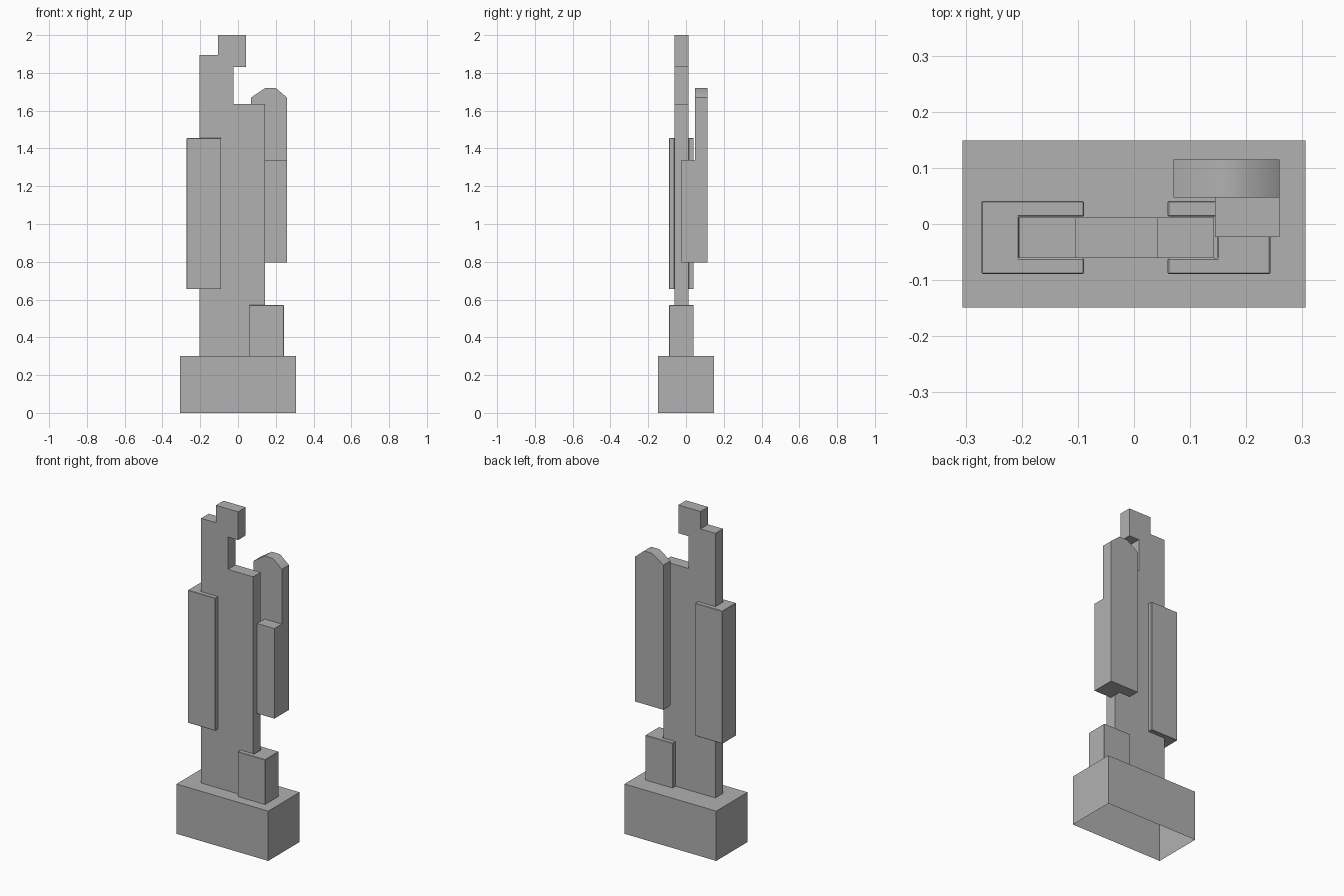
import bpy, bmesh, math

if "Cube" in bpy.data.objects:
    bpy.data.objects.remove(bpy.data.objects["Cube"])

# Dark grey shared by all parts
grey = bpy.data.materials.new("dark_grey")
grey.diffuse_color = (0.44, 0.44, 0.44, 1)
grey.use_nodes = True
grey.node_tree.nodes["Principled BSDF"].inputs["Base Color"].default_value = grey.diffuse_color


def prism(name, outline, lo, hi, axis):
    """Extrude a 2D outline along z (outline is x, y) or along y (outline is x, z)."""
    def point(a, b, c):
        return (a, b, c) if axis == 'z' else (a, c, b)
    bm = bmesh.new()
    face = bm.faces.new([bm.verts.new(point(a, b, lo)) for a, b in outline])
    geom = bmesh.ops.extrude_face_region(bm, geom=[face])['geom']
    verts = [g for g in geom if isinstance(g, bmesh.types.BMVert)]
    bmesh.ops.translate(bm, verts=verts, vec=point(0, 0, hi - lo))
    # close the starting cap if the extrusion consumed it
    bmesh.ops.holes_fill(bm, edges=[e for e in bm.edges if e.is_boundary])
    bmesh.ops.recalc_face_normals(bm, faces=bm.faces)
    mesh = bpy.data.meshes.new(name)
    bm.to_mesh(mesh)
    bm.free()
    mesh.materials.append(grey)
    obj = bpy.data.objects.new(name, mesh)
    bpy.context.collection.objects.link(obj)
    return obj


def rect(x0, x1, y0, y1):
    return [(x0, y0), (x1, y0), (x1, y1), (x0, y1)]


def sleeve(name, tip, outer, inner, z0, z1):
    """C-shaped sleeve hugging the body, with finely bevelled edges."""
    outline = [(tip, -0.089), (outer, -0.089), (outer, 0.041), (tip, 0.041),
               (tip, 0.0130), (inner, 0.0130), (inner, -0.0610), (tip, -0.0610)]
    obj = prism(name, outline, z0, z1, 'z')
    bevel = obj.modifiers.new("edge_bevel", 'BEVEL')
    bevel.width = 0.002
    bevel.segments = 1


# Pedestal, open underneath
base = prism("pedestal", rect(-0.306, 0.306, -0.149, 0.149), 0, 0.3, 'z')
bm = bmesh.new()
bm.from_mesh(base.data)
bottom = [f for f in bm.faces if f.calc_center_median().z < 0.001]
bmesh.ops.delete(bm, geom=bottom, context='FACES_ONLY')
bm.to_mesh(base.data)
bm.free()

# Stepped slab forming body, neck and head
prism("body_slab", [(-0.204, 0.3), (0.143, 0.3), (0.143, 1.635), (-0.025, 1.635),
                    (-0.025, 1.83), (0.043, 1.83), (0.043, 2.0), (-0.105, 2.0),
                    (-0.105, 1.895), (-0.204, 1.895)], -0.0605, 0.012, 'y')

# Sleeves around the slab
sleeve("side_sleeve", -0.089, -0.272, -0.205, 0.655, 1.455)
sleeve("foot_sleeve", 0.06, 0.243, 0.149, 0.298, 0.57)

# Rear panel with chamfered top, joined to a shorter block beside the body
panel = prism("rear_panel", [(0.07, 0.797), (0.259, 0.797), (0.259, 1.67), (0.2, 1.72),
                             (0.144, 1.72), (0.07, 1.67)], 0.0475, 0.115, 'y')
block = prism("panel_block", rect(0.144, 0.259, -0.023, 0.08), 0.797, 1.34, 'z')
union = panel.modifiers.new("join_block", 'BOOLEAN')
union.operation = 'UNION'
union.solver = 'EXACT'
union.object = block
bpy.context.view_layer.objects.active = panel
panel.select_set(True)
bpy.ops.object.modifier_apply(modifier=union.name)
bpy.data.objects.remove(block)
bpy.ops.object.shade_smooth_by_angle(angle=math.radians(45))
